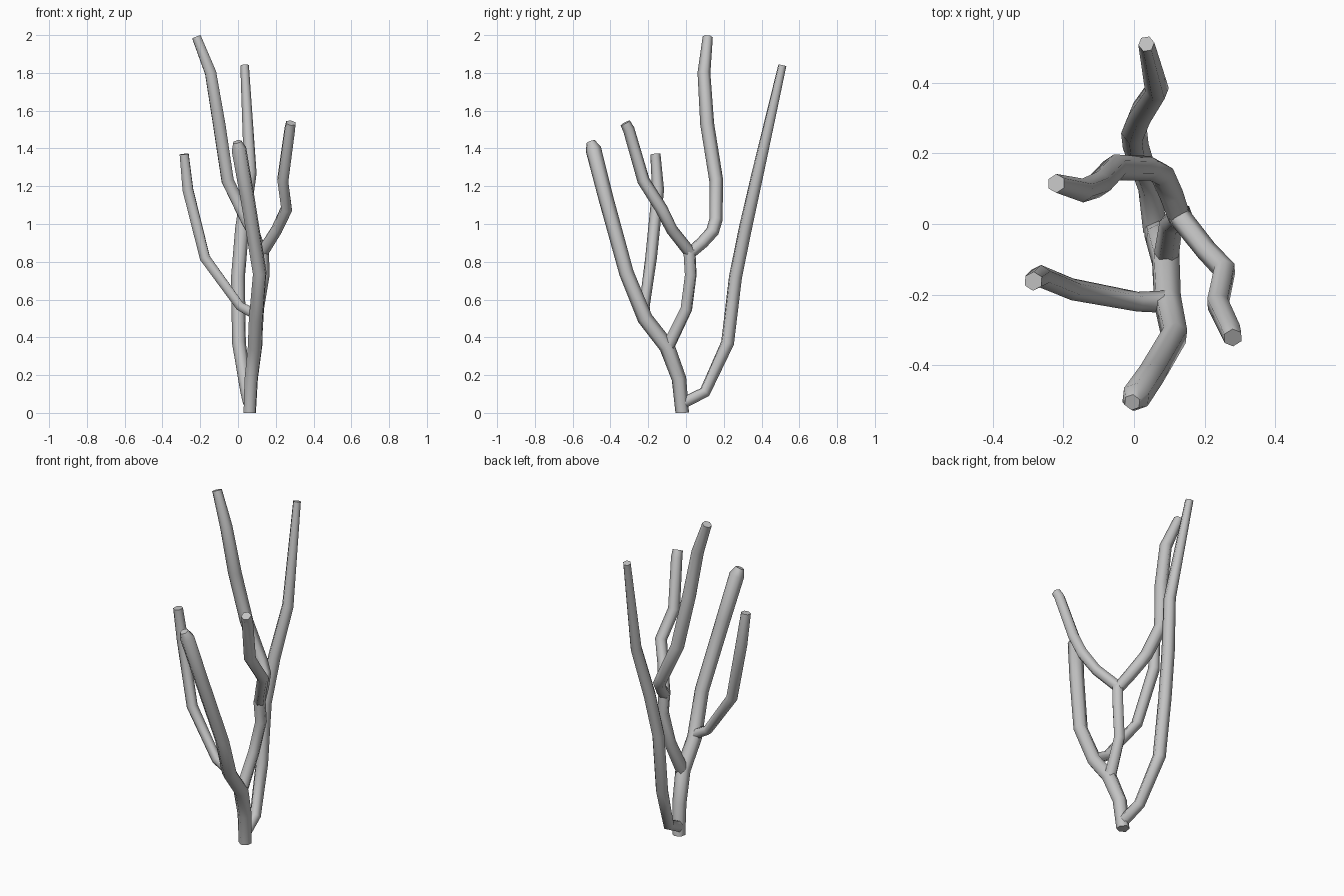
import bpy, math

cube = bpy.data.objects.get("Cube")
if cube:
    bpy.data.objects.remove(cube, do_unlink=True)

# Single grey bark colour
bark = bpy.data.materials.new("grey bark")
bark.use_nodes = True
colour = (0.55, 0.55, 0.55, 1)
bark.diffuse_color = colour
bark.node_tree.nodes["Principled BSDF"].inputs["Base Color"].default_value = colour


def limb(name, points):
    """Six-sided tapered tube through (x, y, z, radius) points."""
    curve = bpy.data.curves.new(name, "CURVE")
    curve.dimensions = "3D"
    curve.bevel_depth = 1
    curve.bevel_resolution = 1
    curve.use_fill_caps = True
    spline = curve.splines.new("POLY")
    spline.points.add(len(points) - 1)
    for p, (x, y, z, r) in zip(spline.points, points):
        p.co = (x, y, z, 1)
        p.radius = r
    obj = bpy.data.objects.new(name, curve)
    bpy.context.collection.objects.link(obj)
    bpy.ops.object.select_all(action="DESELECT")
    obj.select_set(True)
    bpy.context.view_layer.objects.active = obj
    bpy.ops.object.convert(target="MESH")
    obj = bpy.context.object
    for v in obj.data.vertices:      # flat foot on the ground
        v.co.z = min(max(v.co.z, 0), 2)
    obj.data.materials.clear()
    obj.data.materials.append(bark)
    bpy.ops.object.shade_smooth_by_angle(angle=math.radians(100))


# Trunk leaning forward into the front branch
limb("trunk_and_front_branch", [
    (.062, -.02, 0, .036), (.07, -.037, .18, .039), (.09, -.1, .35, .042),
    (.095, -.217, .5, .041), (.115, -.315, .74, .039),
    (.05, -.425, 1.14, .04), (.005, -.49, 1.395, .042), (-.005, -.505, 1.435, .024)])

# Tall branch rising from the foot to the back
limb("back_branch", [
    (.06, -.02, .05, .034), (.045, .1, .11, .033), (.005, .22, .37, .037),
    (0, .262, .72, .037), (.022, .315, .98, .037),
    (.065, .38, 1.27, .034), (.035, .51, 1.84, .023)])

# Side branch reaching to the right
limb("right_branch", [
    (.095, -.22, .52, .032), (.01, -.22, .565, .028), (-.175, -.185, .82, .031),
    (-.265, -.148, 1.18, .032), (-.285, -.162, 1.37, .027)])

# Middle stem that carries the two upper branches
limb("middle_stem", [
    (.09, -.1, .34, .036), (.105, .002, .55, .033),
    (.135, .025, .73, .033), (.13, .018, .86, .034)])

# Upper branch leaning left and forward, with a slanted tip
limb("upper_left_branch", [
    (.13, .02, .85, .032), (.205, -.075, .97, .031), (.257, -.13, 1.08, .033),
    (.237, -.225, 1.23, .033), (.274, -.303, 1.5, .031), (.28, -.322, 1.535, .028)])

# Highest branch curving back then to the right
limb("top_branch", [
    (.13, .015, .84, .032), (.105, .085, .9, .034), (.08, .14, .96, .035),
    (.045, .158, 1.02, .035), (-.055, .16, 1.23, .037),
    (-.1, .112, 1.53, .037), (-.145, .095, 1.8, .034), (-.22, .115, 1.99, .027)])
